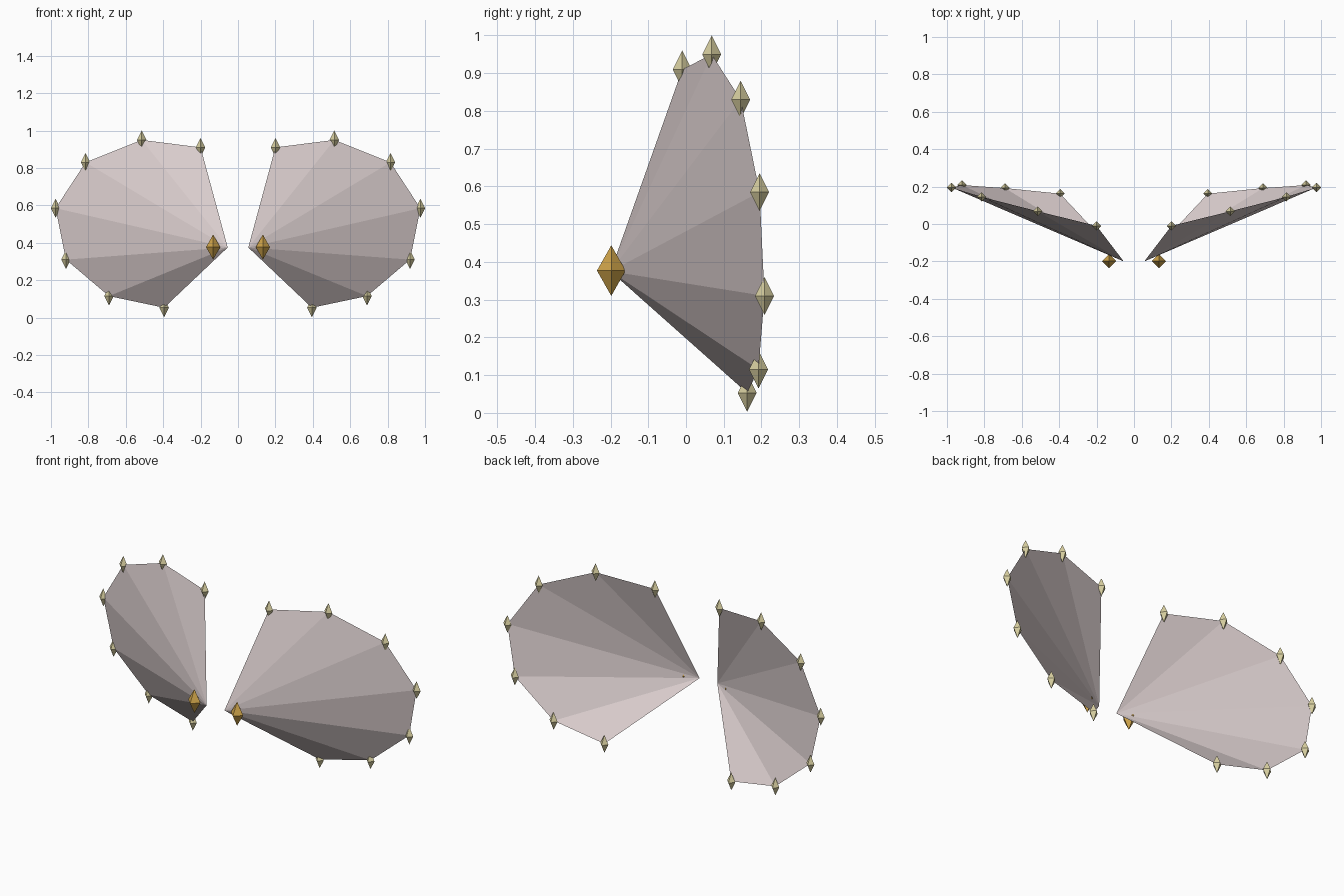
import bpy
import bmesh
from mathutils import Vector

if "Cube" in bpy.data.objects:
    bpy.data.objects.remove(bpy.data.objects["Cube"], do_unlink=True)


def make_material(name, color):
    mat = bpy.data.materials.new(name)
    mat.use_nodes = True
    mat.diffuse_color = color
    mat.node_tree.nodes["Principled BSDF"].inputs["Base Color"].default_value = color
    return mat


membrane = make_material("pale rose grey", (0.71, 0.62, 0.62, 1))
bone = make_material("pale straw", (0.70, 0.64, 0.36, 1))
amber = make_material("amber", (0.64, 0.38, 0.07, 1))


def finish(bm, name, mat):
    mesh = bpy.data.meshes.new(name)
    bm.to_mesh(mesh)
    bm.free()
    mesh.materials.append(mat)
    obj = bpy.data.objects.new(name, mesh)
    bpy.context.collection.objects.link(obj)
    return obj


def gem(name, center, radius, half_height, mat):
    """Four-sided bipyramid with its corners on the x and y axes."""
    bm = bmesh.new()
    center = Vector(center)
    ring = [bm.verts.new(center + Vector(d) * radius)
            for d in ((1, 0, 0), (0, 1, 0), (-1, 0, 0), (0, -1, 0))]
    top = bm.verts.new(center + Vector((0, 0, half_height)))
    bottom = bm.verts.new(center - Vector((0, 0, half_height)))
    for a, b in zip(ring, ring[1:] + ring[:1]):
        bm.faces.new((a, b, top))
        bm.faces.new((b, a, bottom))
    return finish(bm, name, mat)


# Wing root and rim, from the upper inner tip round to the lower inner tip
ROOT = (0.055, -0.2, 0.375)
RIM = [(0.20, -0.01, 0.91), (0.515, 0.068, 0.95), (0.815, 0.145, 0.83),
       (0.975, 0.195, 0.585), (0.92, 0.208, 0.31), (0.69, 0.192, 0.115),
       (0.395, 0.162, 0.053)]

for side, sign in (("left", 1), ("right", -1)):
    def place(p):
        return (p[0] * sign, p[1], p[2])

    # Pleated fan membrane
    bm = bmesh.new()
    root = bm.verts.new(place(ROOT))
    rim = [bm.verts.new(place(p)) for p in RIM]
    for a, b in zip(rim, rim[1:]):
        bm.faces.new((root, a, b) if sign < 0 else (root, b, a))
    bm.normal_update()
    if bm.faces[:][0].normal.y > 0:
        bmesh.ops.reverse_faces(bm, faces=bm.faces[:])
    finish(bm, f"{side}_wing_membrane", membrane)

    # Rim studs and the root gem
    for i, p in enumerate(RIM):
        gem(f"{side}_rim_stud_{i + 1}", place(p), 0.025, 0.05, bone)
    gem(f"{side}_root_gem", place((0.133, -0.198, 0.377)), 0.038, 0.067, amber)
